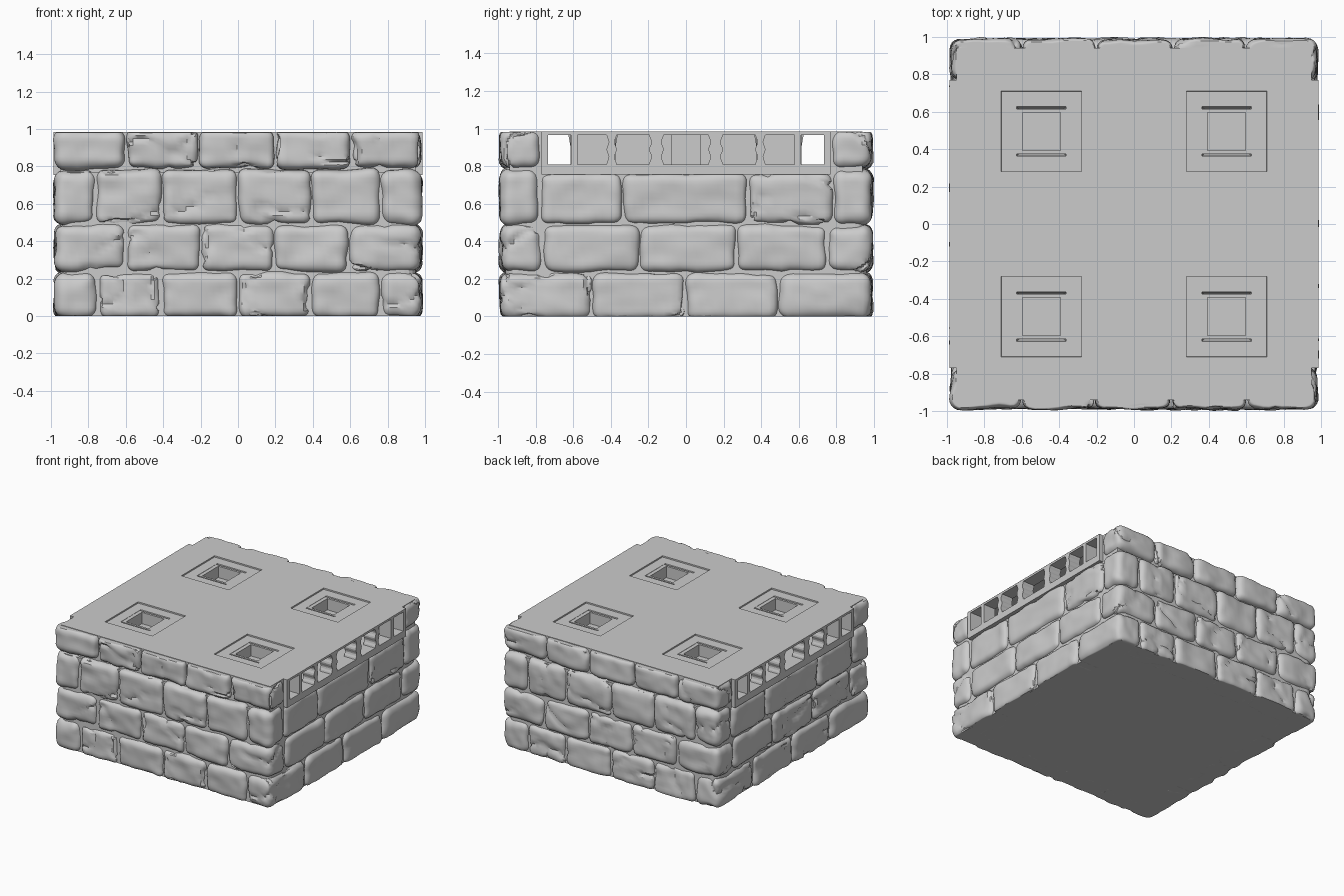
import bpy, bmesh, math, random
from mathutils import Vector, noise

random.seed(4)
if "Cube" in bpy.data.objects:
    bpy.data.objects.remove(bpy.data.objects["Cube"])

stone = bpy.data.materials.new("stone grey")
stone.use_nodes = True
GREY = (0.6, 0.6, 0.6, 1)
stone.diffuse_color = GREY
stone.node_tree.nodes["Principled BSDF"].inputs["Base Color"].default_value = GREY

OX, OY, TOP = 0.978, 0.988, 0.985      # outer half sizes and height


def finish(bm, name, smooth=False):
    bmesh.ops.recalc_face_normals(bm, faces=bm.faces)
    mesh = bpy.data.meshes.new(name)
    bm.to_mesh(mesh)
    bm.free()
    mesh.materials.append(stone)
    ob = bpy.data.objects.new(name, mesh)
    bpy.context.collection.objects.link(ob)
    if smooth:
        bpy.ops.object.select_all(action='DESELECT')
        ob.select_set(True)
        bpy.context.view_layer.objects.active = ob
        bpy.ops.object.shade_smooth_by_angle(angle=math.radians(35))
    return ob


def box(bm, lo, hi):
    lo, hi = Vector(lo), Vector(hi)
    for v in bmesh.ops.create_cube(bm, size=1)["verts"]:
        v.co = (lo + hi) / 2 + v.co * (hi - lo)


def brick(bm, lo, hi, r=0.045):
    """Rounded box, roughened by noise and a few cracks."""
    lo, hi = Vector(lo), Vector(hi)
    mid, half = (lo + hi) / 2, (hi - lo) / 2
    start = len(bm.verts)
    cube = bmesh.ops.create_cube(bm, size=2)["verts"]
    edges = {e for v in cube for e in v.link_edges}
    bmesh.ops.subdivide_edges(bm, edges=list(edges), cuts=13, use_grid_fill=True)
    seed = Vector([random.uniform(0, 50) for _ in range(3)])
    cracked = random.random() < 0.55
    for v in list(bm.verts)[start:]:
        # crowd the points toward the edges, then round them off
        p = Vector([h * (0.45 * c + 0.55 * math.sin(c * math.pi / 2))
                    for c, h in zip(v.co, half)])
        inner = Vector([max(-(h - r), min(h - r, c)) for c, h in zip(p, half)])
        n = (p - inner).normalized()
        q = mid + inner + n * r
        d = 0.014 * noise.noise(q * 5 + seed) + 0.008 * noise.noise(q * 14 + seed)
        ridge = abs(noise.noise(q * 3.5 + seed * 2))
        if cracked and ridge < 0.06:
            d -= 0.018 * (1 - ridge / 0.06)
        q += n * d
        q.x = max(-0.99, min(0.99, q.x))
        q.y = max(-1, min(1, q.y))
        q.z = max(0, min(TOP - 0.004, q.z))
        v.co = q


# Stone courses: bottom, top, top of side stones, front joints, side joints
courses = [
    (-0.015, 0.235, 0.235, (-.75, -.41, 0, .39, .76), (-.5, 0, .49)),
    (0.235, 0.49, 0.49, (-.6, -.2, .19, .59), (-.76, -.25, .27, .75)),
    (0.49, 0.785, 0.765, (-.76, -.41, 0, .39, .76), (-.78, -.34, .33, .78)),
    (0.785, 1.0, 0, (-.6, -.21, .2, .6), (-.77, .77)),
]
G = 0.003     # half joint gap
DEPTH = 0.2
for i, (z0, z1, zs, xs, ys) in enumerate(courses):
    bm = bmesh.new()
    for s in (-1, 1):                 # s = -1 front and right, 1 back and left
        for a, b in zip(xs, xs[1:]):
            x0, x1 = sorted((-s * a, -s * b))
            y0, y1 = sorted((s * OY, s * (OY - DEPTH)))
            brick(bm, (x0 + G, y0, z0 + G), (x1 - G, y1, z1 - G))
        if zs:
            for a, b in zip(ys, ys[1:]):
                y0, y1 = sorted((-s * a, -s * b))
                x0, x1 = sorted((-s * OX, -s * (OX - DEPTH)))
                brick(bm, (x0, y0 + G, z0 + G), (x1, y1 - G, zs - G))
        for t in (-1, 1):             # corner stones wrap both faces
            xj = xs[-1] if t == -s else xs[0]
            yj = ys[0] if t == -s else ys[-1]
            x0, x1 = sorted((t * OX, t * (abs(xj) + G)))
            y0, y1 = sorted((s * OY, s * (abs(yj) + G)))
            brick(bm, (x0, y0, z0 + G), (x1, y1, z1 - G), 0.055)
    finish(bm, f"stone_course_{i + 1}", True)

# Mortar core behind the stones, with bevelled corners
bm = bmesh.new()
box(bm, (-.95, -.96, 0), (.95, .96, .77))
upright = [e for e in bm.edges if abs(e.verts[0].co.z - e.verts[1].co.z) > .5]
bmesh.ops.bevel(bm, geom=upright, offset=.06, segments=4, profile=.5, affect='EDGES')
finish(bm, "mortar_core")

# Slot floor and the solid walls behind the front and back top stones
bm = bmesh.new()
box(bm, (-OX - .008, -.77, .755), (OX + .008, .77, .81))
for s in (-1, 1):
    y0, y1 = sorted((s * .745, s * .94))
    box(bm, (-.95, y0, .76), (.95, y1, TOP))
finish(bm, "slot_floor_and_end_walls")

# Dividers and lintels of the side slots
bm = bmesh.new()


def divider(bm, x0, x1, y0, y1, wave):
    """Upright post with gently waisted sides."""
    steps = 12 if wave else 1
    left, right = [], []
    for k in range(steps + 1):
        z = .81 + .158 * k / steps
        w = wave * math.cos(k / steps * 4 * math.pi)
        left.append((y0 - w, z))
        right.append((y1 + w, z))
    ring = [bm.verts.new((x0, y, z)) for y, z in left + right[::-1]]
    face = bm.faces.new(ring)
    out = bmesh.ops.extrude_face_region(bm, geom=[face])["geom"]
    for v in out:
        if isinstance(v, bmesh.types.BMVert):
            v.co.x = x1


posts = [(.125, .19, .006), (.375, .417, .006), (.577, .613, 0), (.735, .77, 0)]
for sx in (-1, 1):
    x0, x1 = sorted((sx * .88, sx * (OX + .008)))
    for a, b, wave in posts:
        for sy in (-1, 1):
            y0, y1 = sorted((sy * a, sy * b))
            divider(bm, x0, x1, y0, y1, wave)
    box(bm, (x0, -.77, .967), (x1, .77, TOP - .001))
finish(bm, "slot_dividers")

# Inner supports: a hollow pillar round each socket and a middle block
bm = bmesh.new()
for sx in (-1, 1):
    for sy in (-1, 1):
        cx, cy = sx * .495, sy * .495
        box(bm, (cx - .19, cy - .12, .81), (cx + .19, cy + .12, .87))
        for s in (-1, 1):
            y0, y1 = sorted((cy + s * .102, cy + s * .12))
            box(bm, (cx - .19, y0, .81), (cx + .19, y1, .972))
            a, b = sorted((cx + s * .102, cx + s * .19))
            box(bm, (a, cy - .12, .81), (b, cy + .12, .972))
box(bm, (-.28, -.6, .81), (.28, .6, .972))
for sx in (-1, 1):
    x0, x1 = sorted((sx * .25, sx * .75))
    box(bm, (x0, -.08, .81), (x1, .08, .972))
finish(bm, "inner_supports")

# Top deck with four shallow square recesses, each holding a tapered socket
bm = bmesh.new()
gx = (-OX - .008, -.71, -.28, .28, .71, OX + .008)
gy = (-.77, -.71, -.28, .28, .71, .77)
grid = [[bm.verts.new((x, y, TOP)) for x in gx] for y in gy]
sockets = []
for j in range(5):
    for i in range(5):
        f = bm.faces.new((grid[j][i], grid[j][i + 1], grid[j + 1][i + 1], grid[j + 1][i]))
        if i in (1, 3) and j in (1, 3):
            sockets.append(f)
bm.normal_update()
for thick, depth in ((.0005, -.011), (.116, 0), (.024, -.095)):
    bmesh.ops.inset_individual(bm, faces=sockets, thickness=thick, depth=depth)
finish(bm, "top_deck")
